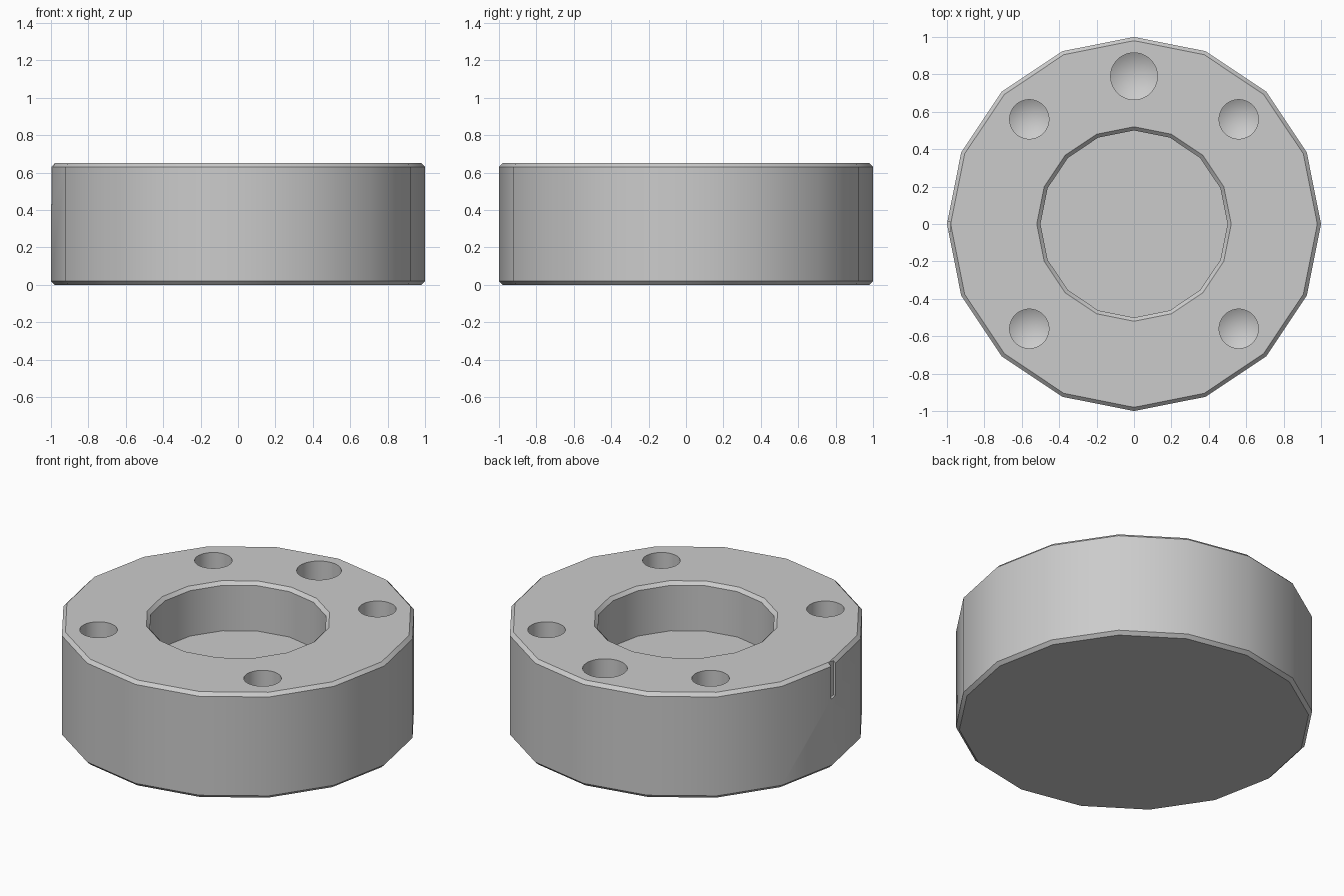
import bpy
import bmesh
from math import cos, sin, pi, radians

cube = bpy.data.objects.get("Cube")
if cube:
    bpy.data.objects.remove(cube, do_unlink=True)

grey = bpy.data.materials.new("light grey")
grey.use_nodes = True
colour = (0.6, 0.6, 0.6, 1)
grey.diffuse_color = colour
grey.node_tree.nodes["Principled BSDF"].inputs["Base Color"].default_value = colour

HEIGHT = 0.65
CHAMFER = 0.02


def revolve(name, profile, sides, centre=(0, 0)):
    """Closed solid of revolution; profile runs bottom to top as (radius, z)."""
    bm = bmesh.new()
    rings = []
    for r, z in profile:
        count = sides if r else 1
        rings.append([bm.verts.new((centre[0] + r * cos(2 * pi * i / sides),
                                    centre[1] + r * sin(2 * pi * i / sides), z))
                      for i in range(count)])
    for low, high in zip(rings, rings[1:]):
        for i in range(sides):
            j = (i + 1) % sides
            quad = [low[i % len(low)], low[j % len(low)],
                    high[j % len(high)], high[i % len(high)]]
            bm.faces.new(list(dict.fromkeys(quad)))
    # Close open ends with flat caps
    for ring in (rings[0], rings[-1]):
        if len(ring) > 1:
            bm.faces.new(ring)
    bmesh.ops.recalc_face_normals(bm, faces=bm.faces)
    return add_object(name, bm)


def add_object(name, bm):
    mesh = bpy.data.meshes.new(name)
    bm.to_mesh(mesh)
    bm.free()
    mesh.materials.append(grey)
    obj = bpy.data.objects.new(name, mesh)
    bpy.context.collection.objects.link(obj)
    return obj


# Chamfered body with a blind central bore
bore_floor = 0.35
body = revolve("ring_body", [
    (0, 0), (1 - CHAMFER, 0), (1, CHAMFER),
    (1, HEIGHT - CHAMFER), (1 - CHAMFER, HEIGHT),
    (0.52, HEIGHT), (0.5, HEIGHT - CHAMFER),
    (0.5, bore_floor), (0, bore_floor)], 16)

# Drilled holes with conical bottoms: four small, one large
holes = [(0.56 * sx, 0.56 * sy, 0.105) for sx in (-1, 1) for sy in (-1, 1)]
holes.append((0, 0.79, 0.125))
cutters = []
for x, y, r in holes:
    floor = 0.3
    cutters.append(revolve("hole_cutter", [
        (0, floor - 0.58 * r), (r, floor), (r, HEIGHT + 0.1)], 48, (x, y)))

# Narrow alignment notch in the rim
bm = bmesh.new()
bmesh.ops.create_cube(bm, size=1)
bmesh.ops.scale(bm, vec=(0.1, 0.05, 0.32), verts=bm.verts)
bmesh.ops.translate(bm, vec=(-1.03, -0.015, 0.59), verts=bm.verts)
cutters.append(add_object("notch_cutter", bm))

# Cut, then smooth the curved walls and keep the chamfers sharp
bpy.ops.object.select_all(action="DESELECT")
body.select_set(True)
bpy.context.view_layer.objects.active = body
for cutter in cutters:
    cutter.hide_render = True
    cut = body.modifiers.new("cut", "BOOLEAN")
    cut.operation = "DIFFERENCE"
    cut.solver = "EXACT"
    cut.object = cutter
    bpy.ops.object.modifier_apply(modifier=cut.name)
for cutter in cutters:
    bpy.data.objects.remove(cutter, do_unlink=True)
bpy.ops.object.shade_smooth_by_angle(angle=radians(29))
